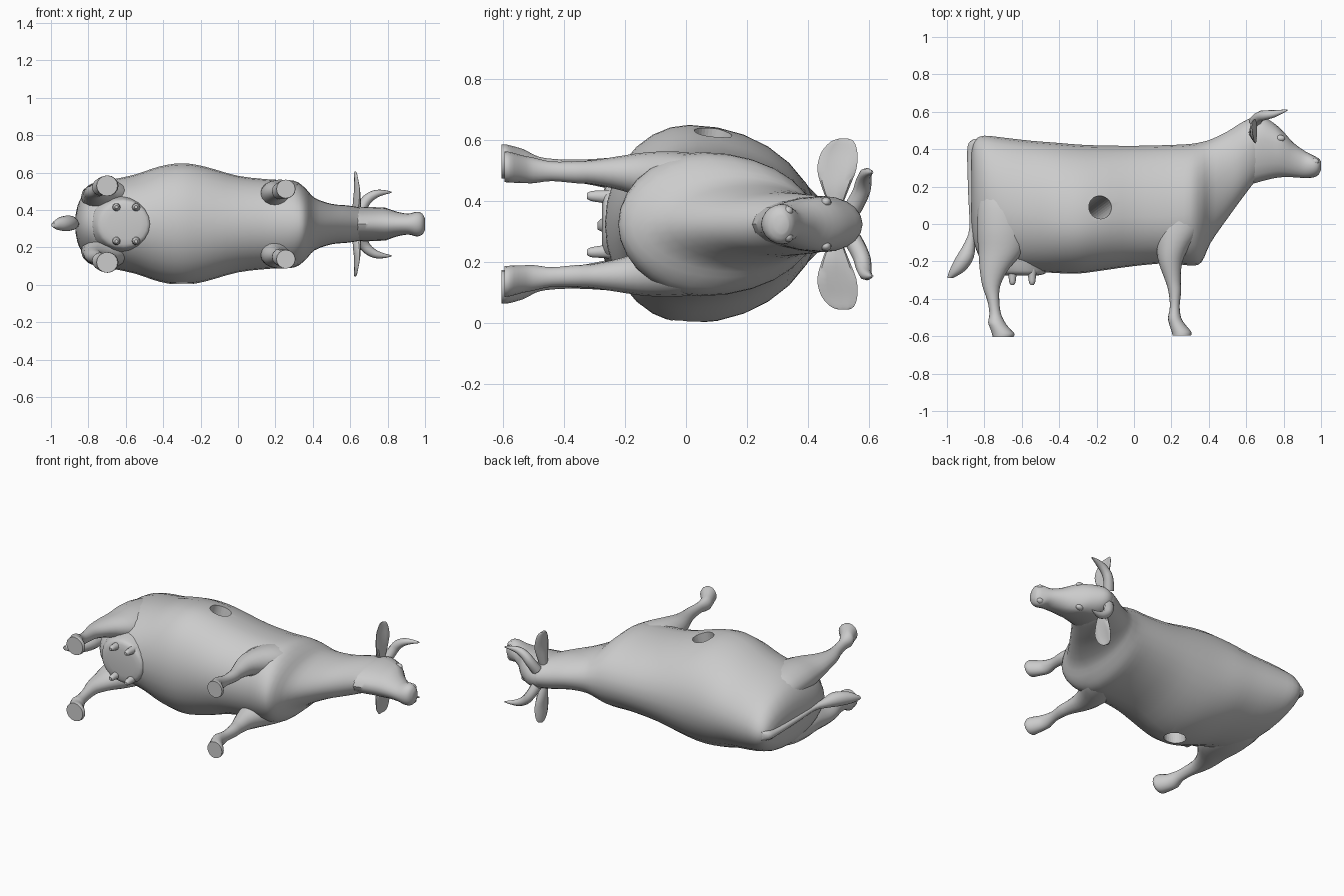
import bpy, bmesh, math
from mathutils import Vector

if "Cube" in bpy.data.objects:
    bpy.data.objects.remove(bpy.data.objects["Cube"])

MID = 0.325  # the animal lies on its side: +y is its back, z runs across it

grey = bpy.data.materials.new("plain_grey")
grey.use_nodes = True
grey.diffuse_color = (0.6, 0.6, 0.6, 1)
grey.node_tree.nodes["Principled BSDF"].inputs["Base Color"].default_value = (0.6, 0.6, 0.6, 1)


def finish(obj, angle=40):
    bpy.ops.object.select_all(action='DESELECT')
    obj.select_set(True)
    bpy.context.view_layer.objects.active = obj
    bpy.ops.object.shade_smooth_by_angle(angle=math.radians(angle))


def smooth_rows(rows, steps):
    """Catmull-Rom interpolation of section rows."""
    out = []
    for i in range(len(rows) - 1):
        a, b = rows[max(i - 1, 0)], rows[i]
        c, d = rows[i + 1], rows[min(i + 2, len(rows) - 1)]
        for k in range(steps):
            t = k / steps
            out.append([0.5 * (2 * q + (r - p) * t + (2 * p - 5 * q + 4 * r - s) * t * t
                               + (3 * q - p - 3 * r + s) * t ** 3)
                        for p, q, r, s in zip(a, b, c, d)])
    return out + [list(rows[-1])]


def loft(name, rows, ring, steps=3, sides=16):
    """Skin closed rings; ring(row, cos, sin) gives a point."""
    bm = bmesh.new()
    rings = []
    for row in smooth_rows(rows, steps):
        rings.append([bm.verts.new(ring(row, math.cos(2 * math.pi * k / sides),
                                        math.sin(2 * math.pi * k / sides)))
                      for k in range(sides)])
    for r0, r1 in zip(rings, rings[1:]):
        for k in range(sides):
            n = (k + 1) % sides
            bm.faces.new((r0[k], r0[n], r1[n], r1[k]))
    bm.faces.new(rings[0])
    bm.faces.new(rings[-1])
    bmesh.ops.recalc_face_normals(bm, faces=bm.faces)
    mesh = bpy.data.meshes.new(name)
    bm.to_mesh(mesh)
    bm.free()
    mesh.materials.append(grey)
    obj = bpy.data.objects.new(name, mesh)
    bpy.context.collection.objects.link(obj)
    finish(obj)
    return obj


def body_ring(row, c, s):
    x, top, bottom, mid, w = row
    y = mid + s * ((top - mid) if s > 0 else (mid - bottom))
    return (x, y, MID + w * c)


def limb_ring(side):
    # row: y, x centre, x half, z offset, z half
    return lambda r, c, s: (r[1] + r[2] * c, r[0], MID + side * (r[3] + r[4] * s))


def ear_ring(side):
    # row: z offset, x centre, x half, y centre, y half; cupped towards the front
    return lambda r, c, s: (r[1] + r[2] * c + 0.25 * r[4] * s * s, r[3] + r[4] * s,
                            MID + side * r[0])


def ball(name, centre, size):
    bpy.ops.mesh.primitive_uv_sphere_add(segments=16, ring_count=10, location=centre)
    obj = bpy.context.object
    obj.name = name
    obj.scale = size
    obj.data.materials.append(grey)
    finish(obj, 60)


def horn(name, side):
    pts = [(0.645, 0.545, 0.05, 1.0), (0.665, 0.575, 0.10, 0.95), (0.70, 0.582, 0.145, 0.85),
           (0.76, 0.59, 0.172, 0.6), (0.82, 0.61, 0.17, 0.12)]
    cu = bpy.data.curves.new(name, 'CURVE')
    cu.dimensions = '3D'
    cu.bevel_depth = 0.031
    cu.bevel_resolution = 2
    cu.use_fill_caps = True
    cu.resolution_u = 5
    sp = cu.splines.new('NURBS')
    sp.points.add(len(pts) - 1)
    for p, (x, y, z, r) in zip(sp.points, pts):
        p.co = (x, y, MID + side * z, 1)
        p.radius = r
    sp.use_endpoint_u = True
    sp.order_u = 3
    cu.materials.append(grey)
    obj = bpy.data.objects.new(name, cu)
    bpy.context.collection.objects.link(obj)


# Trunk and neck: x, top, bottom, widest height, half width
trunk = loft("trunk_and_neck", [
    (-0.868, 0.40, 0.0, 0.22, 0.05), (-0.85, 0.45, -0.12, 0.16, 0.12),
    (-0.80, 0.472, -0.21, 0.12, 0.185), (-0.70, 0.462, -0.24, 0.08, 0.23),
    (-0.55, 0.445, -0.252, 0.05, 0.265), (-0.42, 0.435, -0.262, 0.02, 0.308),
    (-0.30, 0.425, -0.265, 0.01, 0.325), (-0.18, 0.42, -0.25, 0.02, 0.308),
    (0.00, 0.418, -0.225, 0.04, 0.258), (0.18, 0.422, -0.21, 0.04, 0.238),
    (0.30, 0.428, -0.222, 0.06, 0.232), (0.36, 0.438, -0.205, 0.10, 0.192),
    (0.41, 0.452, -0.10, 0.19, 0.14), (0.50, 0.495, 0.03, 0.28, 0.108),
    (0.58, 0.545, 0.14, 0.36, 0.10), (0.65, 0.572, 0.23, 0.42, 0.088),
    (0.70, 0.54, 0.27, 0.41, 0.06)], body_ring, steps=3, sides=28)

# Slanted round tunnel through the flanks
high, low = Vector((-0.18, 0.09, 0.63)), Vector((-0.30, 0.0, 0.01))
bpy.ops.mesh.primitive_cylinder_add(vertices=32, radius=0.062, depth=1.2, location=(high + low) / 2)
cutter = bpy.context.object
cutter.name = "tunnel_cutter"
cutter.hide_render = True
cutter.rotation_euler = (high - low).to_track_quat('Z', 'Y').to_euler()
cutter.data.materials.append(grey)
bpy.context.view_layer.update()
cut = trunk.modifiers.new("tunnel", 'BOOLEAN')
cut.operation = 'DIFFERENCE'
cut.solver = 'EXACT'
cut.object = cutter
bpy.context.view_layer.objects.active = trunk
bpy.ops.object.modifier_apply(modifier=cut.name)
bpy.data.objects.remove(cutter)
finish(trunk)

# Head
loft("head", [
    (0.60, 0.54, 0.22, 0.40, 0.07), (0.63, 0.568, 0.215, 0.43, 0.088),
    (0.68, 0.578, 0.228, 0.45, 0.092), (0.74, 0.545, 0.243, 0.44, 0.09),
    (0.79, 0.503, 0.25, 0.42, 0.086), (0.85, 0.437, 0.25, 0.36, 0.066),
    (0.91, 0.392, 0.246, 0.32, 0.056), (0.955, 0.368, 0.248, 0.315, 0.066),
    (0.985, 0.352, 0.262, 0.31, 0.056), (1.0, 0.335, 0.29, 0.315, 0.03)],
    body_ring, sides=20)

# Tail with tuft
loft("tail", [
    (0.455, -0.82, 0.035, 0, 0.03), (0.43, -0.855, 0.03, 0, 0.028),
    (0.36, -0.872, 0.02, 0, 0.02), (0.15, -0.872, 0.014, 0, 0.015),
    (-0.02, -0.865, 0.015, 0, 0.015), (-0.10, -0.878, 0.028, 0, 0.026),
    (-0.18, -0.905, 0.048, 0.005, 0.042), (-0.25, -0.945, 0.042, 0, 0.035),
    (-0.29, -0.985, 0.014, -0.005, 0.012)], limb_ring(1), sides=12)

# Udder
loft("udder", [
    (-0.08, -0.63, 0.17, 0, 0.17), (-0.18, -0.63, 0.165, 0, 0.15),
    (-0.235, -0.62, 0.15, 0, 0.138), (-0.265, -0.61, 0.135, 0, 0.122),
    (-0.275, -0.605, 0.09, 0, 0.08)], limb_ring(1), sides=20)

for side, tag in ((1, "upper"), (-1, "lower")):
    loft(tag + "_hind_leg", [
        (0.24, -0.70, 0.08, 0.12, 0.05), (0.12, -0.70, 0.13, 0.135, 0.085),
        (-0.02, -0.70, 0.14, 0.145, 0.09), (-0.14, -0.71, 0.122, 0.15, 0.077),
        (-0.24, -0.747, 0.078, 0.165, 0.053), (-0.33, -0.763, 0.048, 0.172, 0.04),
        (-0.41, -0.752, 0.032, 0.178, 0.034), (-0.48, -0.742, 0.031, 0.186, 0.034),
        (-0.525, -0.735, 0.045, 0.197, 0.045), (-0.55, -0.722, 0.05, 0.203, 0.048),
        (-0.585, -0.70, 0.06, 0.205, 0.055), (-0.604, -0.70, 0.056, 0.205, 0.055)],
        limb_ring(side))
    loft(tag + "_front_leg", [
        (0.25, 0.26, 0.06, 0.12, 0.05), (0.12, 0.25, 0.11, 0.14, 0.075),
        (-0.02, 0.235, 0.12, 0.155, 0.082), (-0.13, 0.205, 0.085, 0.16, 0.075),
        (-0.21, 0.195, 0.062, 0.167, 0.057), (-0.30, 0.208, 0.042, 0.17, 0.04),
        (-0.36, 0.218, 0.034, 0.17, 0.036), (-0.44, 0.218, 0.026, 0.173, 0.032),
        (-0.50, 0.217, 0.035, 0.176, 0.042), (-0.535, 0.23, 0.042, 0.18, 0.045),
        (-0.575, 0.253, 0.052, 0.186, 0.05), (-0.595, 0.256, 0.05, 0.188, 0.05)],
        limb_ring(side))

    # Ears, horns, eyes, nostril bulges
    loft(tag + "_ear", [
        (0.07, 0.635, 0.022, 0.49, 0.025), (0.12, 0.636, 0.022, 0.49, 0.045),
        (0.18, 0.634, 0.014, 0.494, 0.064), (0.235, 0.628, 0.009, 0.502, 0.059),
        (0.27, 0.626, 0.006, 0.512, 0.038), (0.28, 0.626, 0.003, 0.516, 0.015)],
        ear_ring(side), sides=12)
    horn(tag + "_horn", side)
    ball(tag + "_eye", (0.782, 0.458, MID + side * 0.072), (0.026, 0.018, 0.016))
    ball(tag + "_nostril", (0.968, 0.333, MID + side * 0.042), (0.022, 0.018, 0.017))

    # Teats
    for x, end in ((-0.65, "rear"), (-0.545, "fore")):
        loft(f"{tag}_{end}_teat", [
            (-0.22, x, 0.028, 0.088, 0.028), (-0.27, x, 0.022, 0.09, 0.022),
            (-0.31, x, 0.017, 0.092, 0.017), (-0.325, x, 0.009, 0.092, 0.009)],
            limb_ring(side), sides=10)
